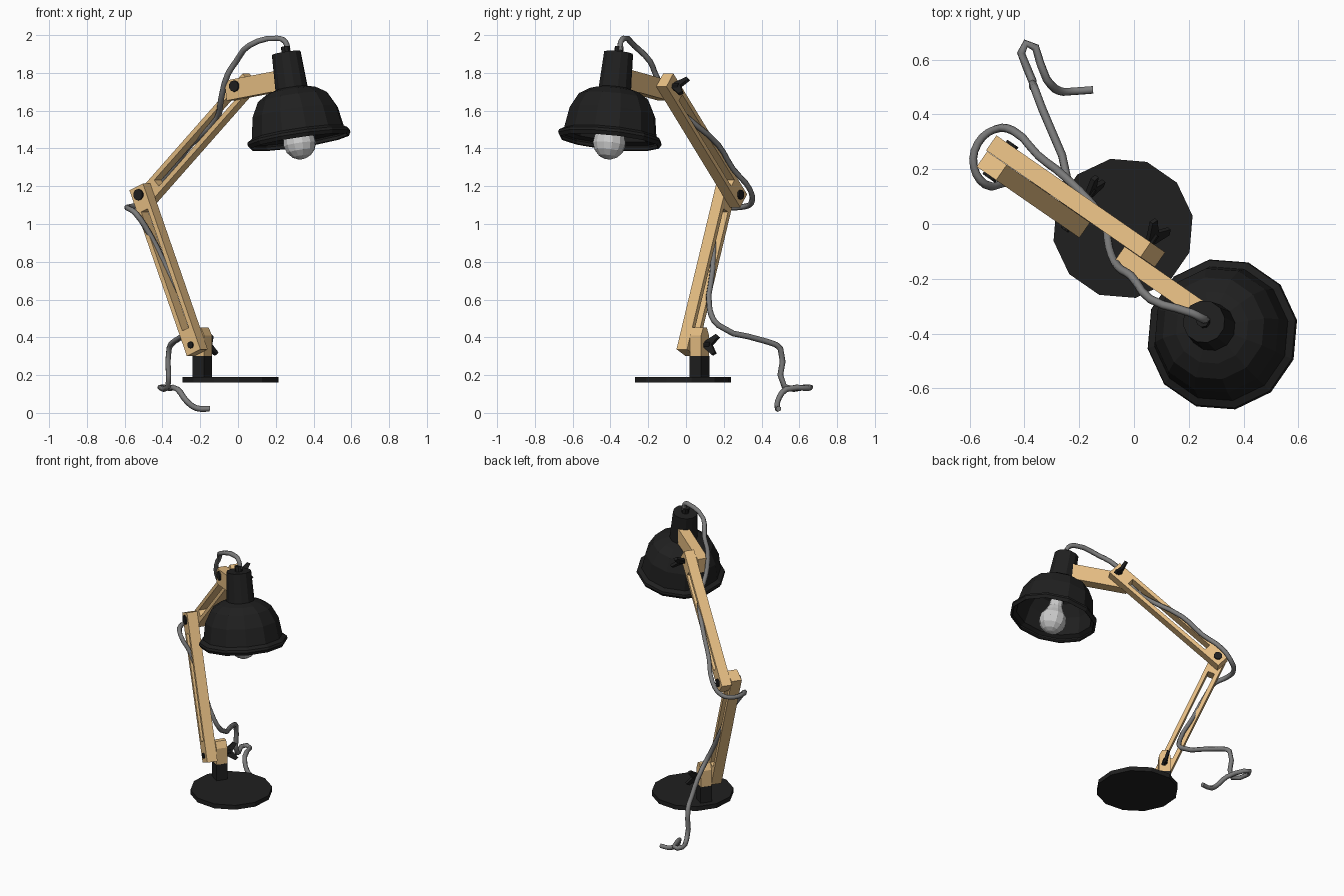
import bpy, bmesh
from math import pi, cos, sin, atan2, hypot, radians
from mathutils import Matrix, Vector

if "Cube" in bpy.data.objects:
    bpy.data.objects.remove(bpy.data.objects["Cube"])


def material(name, rgb):
    m = bpy.data.materials.new(name)
    m.diffuse_color = (*rgb, 1)
    m.use_nodes = True
    m.node_tree.nodes["Principled BSDF"].inputs["Base Color"].default_value = m.diffuse_color
    return m


WOOD = material("wood", (0.80, 0.52, 0.23))
BLACK = material("black_metal", (0.014, 0.014, 0.014))
CORD = material("cord_grey", (0.20, 0.20, 0.20))
BULB = material("bulb_white", (0.75, 0.75, 0.75))

# Arm frame: local x along the arms, local y across them, z up
ARM = Matrix.Rotation(radians(-34.7), 4, 'Z')
T = Matrix.Translation


def rot(angle, axis):
    return Matrix.Rotation(angle, 4, axis)


def finish(name, bm, mat, frame):
    bmesh.ops.recalc_face_normals(bm, faces=bm.faces)
    mesh = bpy.data.meshes.new(name)
    bm.to_mesh(mesh)
    bm.free()
    mesh.transform(frame)
    mesh.materials.append(mat)
    ob = bpy.data.objects.new(name, mesh)
    bpy.context.collection.objects.link(ob)
    return ob


def prism(name, pts, y0, y1, mat, frame, hole=None):
    """Outline in local x/z, extruded from y0 to y1, with an optional matching hole."""
    bm = bmesh.new()
    loops = [[[bm.verts.new((a, y, b)) for a, b in ring] for y in (y0, y1)]
             for ring in ([pts, hole] if hole else [pts])]
    n = len(pts)
    for near, far in loops:
        for i in range(n):
            j = (i + 1) % n
            bm.faces.new((near[i], near[j], far[j], far[i]))
    for side in (0, 1):
        if hole:
            o, h = loops[0][side], loops[1][side]
            for i in range(n):
                j = (i + 1) % n
                bm.faces.new((o[i], o[j], h[j], h[i]))
        else:
            bm.faces.new(loops[0][side])
    return finish(name, bm, mat, frame)


def lathe(name, profile, mat, frame, sides=12, caps=True):
    """Profile of (radius, z) turned around local z."""
    bm = bmesh.new()
    rings = [[bm.verts.new((r * cos(2 * pi * (i + .5) / sides),
                            r * sin(2 * pi * (i + .5) / sides), z))
              for i in range(sides)] for r, z in profile]
    for lo, hi in zip(rings, rings[1:]):
        for i in range(sides):
            j = (i + 1) % sides
            bm.faces.new((lo[i], lo[j], hi[j], hi[i]))
    if caps:
        bm.faces.new(rings[0])
        bm.faces.new(rings[-1])
    return finish(name, bm, mat, frame)


def rect(x0, x1, h):
    return [(x0, -h), (x1, -h), (x1, h), (x0, h)]


def beam(name, p, q, ext, half, y0, y1, slotted=True):
    (px, pz), (qx, qz) = p, q
    length = hypot(qx - px, qz - pz)
    frame = ARM @ T((px, 0, pz)) @ rot(-atan2(qz - pz, qx - px), 'Y')
    hole = rect(0.09, length - 0.09, half - 0.025) if slotted else None
    prism(name, rect(-ext, length + (ext if slotted else 0), half), y0, y1, WOOD, frame, hole)


def bolt(name, p, y0, y1, r):
    lathe(name, [(r, 0), (r, y1 - y0)], BLACK, ARM @ T((p[0], y0, p[1])) @ rot(-pi / 2, 'X'), 10)


def wing_screw(name, p, y0, angle):
    bolt(name + "_stem", p, y0 - 0.01, y0 + 0.035, 0.016)
    blade = [(-.018, 0), (.018, 0), (.058, .06), (.045, .08), (0, .045), (-.045, .08), (-.058, .06)]
    frame = ARM @ T((p[0], y0, p[1])) @ rot(angle, 'Y') @ rot(-pi / 2, 'X')
    prism(name + "_blade", blade, -0.009, 0.009, BLACK, frame)


# Joint positions in the arm plane
HIP, ELBOW, WRIST = (-0.196, 0.36), (-0.531, 1.155), (0.086, 1.73)
OUT, MID, BACK = -0.155, -0.087, -0.02

# Base disc and post
lathe("base_disc", [(0.258, 0.16), (0.258, 0.19)], BLACK, T((-0.04, -0.016, 0)) @ ARM)
prism("post_socket", [(-.234, .185), (-.158, .185), (-.158, .30), (-.234, .30)], -.086, -.012, BLACK, ARM)
prism("post", [(-.233, .30), (-.159, .30), (-.159, .41), (-.18, .452), (-.212, .452), (-.233, .41)],
      -.085, -.013, WOOD, ARM)

# Slotted arms and the head bracket
beam("lower_arm", HIP, ELBOW, 0.045, 0.047, OUT, MID)
beam("upper_arm", ELBOW, WRIST, 0.047, 0.047, MID + 0.001, BACK)
beam("head_bracket", (0.086, 1.715), (0.39, 1.763), 0.06, 0.053, OUT, MID, slotted=False)

# Bolts and wing screws
bolt("hip_bolt", HIP, OUT - .008, OUT + .01, 0.018)
bolt("elbow_bolt_front", ELBOW, OUT - .01, OUT + .01, 0.03)
bolt("elbow_bolt_back", ELBOW, BACK - .01, BACK + .01, 0.026)
bolt("wrist_bolt", WRIST, OUT - .01, OUT + .01, 0.03)
wing_screw("hip_screw", HIP, -0.013, radians(70))
wing_screw("wrist_screw", WRIST, BACK, radians(50))

# Lamp head, turned along an axis tipped away from the arms; local z runs down the axis
HEAD = ARM @ T((0.413, -0.148, 1.905)) @ rot(pi - atan2(0.086, 0.475), 'Y')
lathe("lamp_cap", [(0.078, 0), (0.088, 0.20)], BLACK, HEAD)
shade = lathe("lamp_shade", [(0.085, 0.19), (0.135, 0.205), (0.19, 0.24), (0.232, 0.32), (0.25, 0.43),
                             (0.276, 0.445), (0.28, 0.46), (0.268, 0.48)], BLACK, HEAD, caps=False)
solid = shade.modifiers.new("thickness", 'SOLIDIFY')
solid.thickness = 0.008
solid.offset = -1
lathe("cord_gland", [(0.024, -0.035), (0.024, 0.01)], BLACK, HEAD, 8)

# Bulb
lathe("bulb_holder", [(0.045, 0.19), (0.045, 0.34)], BLACK, HEAD)
lathe("bulb", [(0.04, 0.33), (0.045, 0.385)]
      + [(0.088 * sin(a), 0.483 - 0.088 * cos(a)) for a in (radians(d) for d in (45, 70, 95, 120, 145, 165, 178))],
      BULB, HEAD)

# Cord: over the wrist, along the upper arm, looped at the elbow, down to the floor
path = [(.263, -.35, 1.92), (.25, -.345, 1.965), (.21, -.325, 1.983), (.06, -.275, 1.945), (-.01, -.19, 1.86),
        (-.055, -.16, 1.79), (-.09, -.09, 1.66), (-.11, .01, 1.56), (-.25, .17, 1.42), (-.35, .25, 1.29),
        (-.44, .34, 1.18), (-.51, .345, 1.11), (-.57, .295, 1.09), (-.585, .21, 1.085), (-.545, .145, 1.06),
        (-.47, .15, .95), (-.37, .14, .75), (-.27, .125, .55), (-.245, .17, .465), (-.335, .42, .38),
        (-.365, .50, .34), (-.37, .52, .14), (-.395, .66, .135), (-.32, .53, .125), (-.27, .485, .06),
        (-.22, .485, .025), (-.15, .49, .022)]
curve = bpy.data.curves.new("power_cord", 'CURVE')
curve.dimensions = '3D'
curve.resolution_u = 3
curve.bevel_depth = 0.0155
curve.bevel_resolution = 1
curve.use_fill_caps = True
spline = curve.splines.new('BEZIER')
spline.bezier_points.add(len(path) - 1)
for bp, co in zip(spline.bezier_points, path):
    bp.co = Vector(co)
    bp.handle_left_type = bp.handle_right_type = 'AUTO'
curve.materials.append(CORD)
bpy.context.collection.objects.link(bpy.data.objects.new("power_cord", curve))
